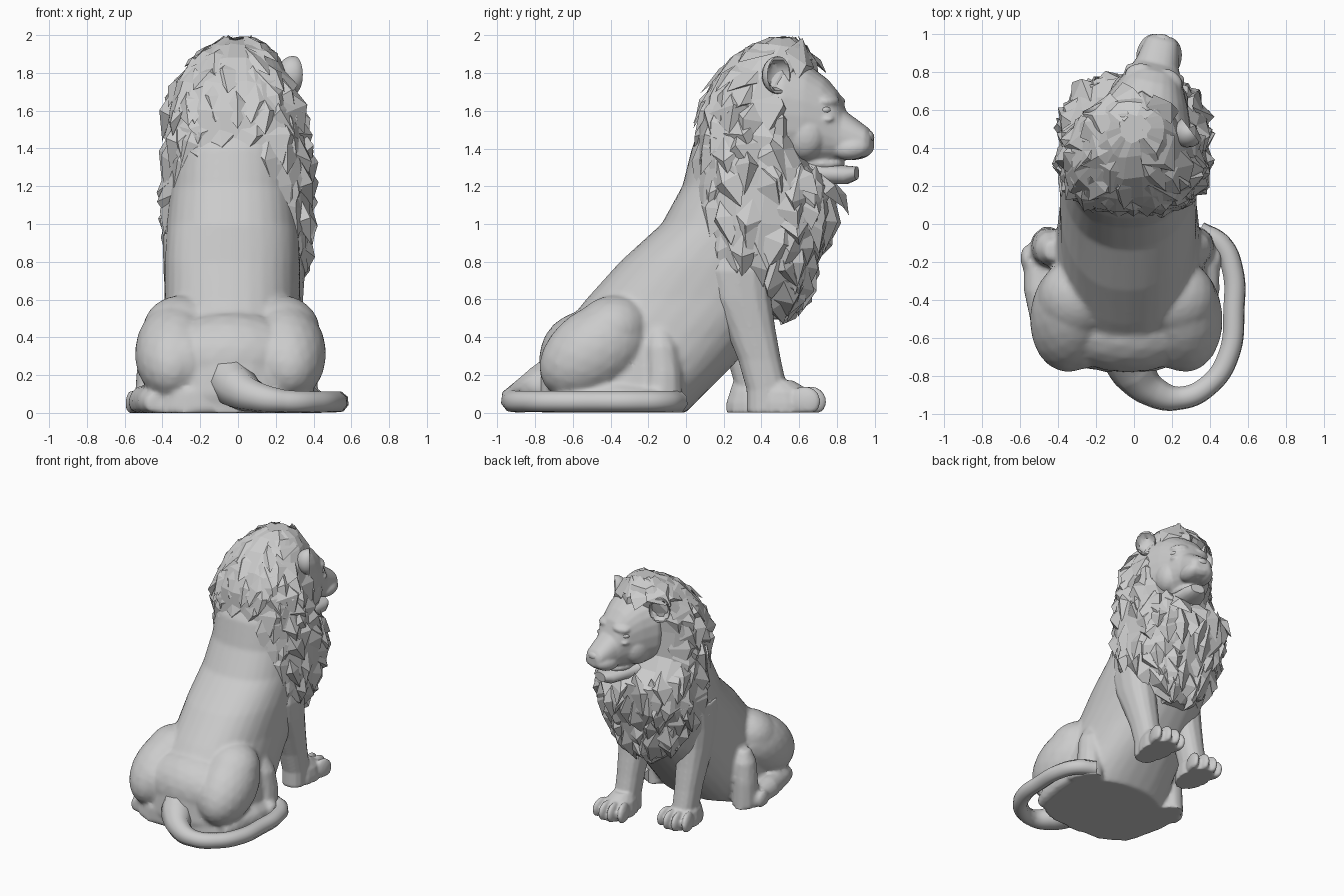
import bpy, bmesh, math, random
from mathutils import Vector, Matrix

random.seed(4)
if "Cube" in bpy.data.objects:
    bpy.data.objects.remove(bpy.data.objects["Cube"])

stone = bpy.data.materials.new("grey stone")
stone.use_nodes = True
stone.diffuse_color = (0.6, 0.6, 0.6, 1)
stone.node_tree.nodes["Principled BSDF"].inputs["Base Color"].default_value = (0.6, 0.6, 0.6, 1)


def finish(name, bm, smooth=True, blend=0):
    """Make a stone object above the ground; blend fuses its masses into one skin."""
    for v in bm.verts:
        v.co.z = min(max(v.co.z, 0), 2)
    bmesh.ops.recalc_face_normals(bm, faces=bm.faces)
    mesh = bpy.data.meshes.new(name)
    bm.to_mesh(mesh)
    bm.free()
    mesh.materials.append(stone)
    obj = bpy.data.objects.new(name, mesh)
    bpy.context.collection.objects.link(obj)
    for p in mesh.polygons:
        p.use_smooth = smooth
    if blend:
        fuse = obj.modifiers.new("fuse", 'REMESH')
        fuse.mode = 'VOXEL'
        fuse.voxel_size = blend
        fuse.use_smooth_shade = True
        soften = obj.modifiers.new("soften", 'SMOOTH')
        soften.factor = .5
        soften.iterations = 4
    elif smooth:
        bpy.ops.object.select_all(action='DESELECT')
        obj.select_set(True)
        bpy.context.view_layer.objects.active = obj
        bpy.ops.object.shade_smooth_by_angle(angle=math.radians(45))


def loft(bm, rows, axis='z', sides=20, power=1.0):
    """Skin elliptical sections; each row is position, two centres, two radii."""
    rings = []
    for t, c1, c2, r1, r2 in rows:
        ring = []
        for i in range(sides):
            a = math.tau * i / sides
            c, s = math.cos(a), math.sin(a)
            u = c1 + r1 * math.copysign(abs(c) ** power, c)
            w = c2 + r2 * math.copysign(abs(s) ** power, s)
            ring.append(bm.verts.new((u, w, t) if axis == 'z' else (u, t, w)))
        rings.append(ring)
    for a, b in zip(rings, rings[1:]):
        for i in range(sides):
            j = (i + 1) % sides
            bm.faces.new((a[i], a[j], b[j], b[i]))
    bm.faces.new(rings[0])
    bm.faces.new(rings[-1])


def blob(bm, at, size, tilt=(0, 0, 0), detail=3):
    """Rounded ellipsoid mass."""
    m = Matrix.Translation(at)
    for axis, angle in zip("XYZ", tilt):
        m = m @ Matrix.Rotation(math.radians(angle), 4, axis)
    bmesh.ops.create_icosphere(bm, subdivisions=detail, radius=1, matrix=m @ Matrix.Diagonal((*size, 1)))


# Sloping torso: height, back edge, front edge, half width
torso = [(0, -.76, 0, .42), (.1, -.79, .1, .42), (.25, -.78, .25, .40), (.4, -.69, .38, .38),
         (.6, -.53, .56, .36), (.8, -.35, .64, .36), (1, -.13, .68, .35),
         (1.2, -.02, .68, .33), (1.4, .03, .6, .31), (1.55, .12, .5, .25)]
body = bmesh.new()
loft(body, [(z, -.03, (b + f) / 2, w, (f - b) / 2) for z, b, f, w in torso], sides=32, power=.85)
loft(body, [(z, -.06, -.41, .43 - z * .4, .36) for z in (0, .12)], sides=32, power=.65)
blob(body, (-.03, -.53, .28), (.4, .25, .26))

# Haunches, knees and hind feet
for hip, foot in ((-.33, -.49), (.25, .36)):
    sign = math.copysign(1, hip)
    blob(body, (hip, -.48, .33), (.215, .33, .225), (35, 0, sign * 6))
    blob(body, (hip * .9, -.4, .43), (.21, .22, .185), (30, 0, 0))
    blob(body, (hip * .9, -.56, .24), (.2, .2, .23), (25, 0, 0))
    loft(body, [(0, foot * .92, -.13, .1, .12), (.2, foot * .92, -.12, .09, .1),
                (.35, foot * .9, -.13, .08, .09), (.44, foot * .88, -.14, .04, .05)], sides=10)
    loft(body, [(-.68, foot * .9, .05, .05, .05), (-.58, foot * .92, .06, .08, .08),
                (-.35, foot, .06, .09, .09), (-.2, foot, .05, .09, .08)], 'y', 12)
    for i in range(4):
        blob(body, (foot + (i - 1.5) * .05, -.18, .05), (.03, .07, .07))
finish("body", body, blend=.016)

# Tail curled round the left side
path = [(-.07, -.64, .22), (0, -.78, .13), (.1, -.88, .085), (.24, -.915, .062), (.4, -.84, .058), (.5, -.68, .058),
        (.525, -.45, .058), (.52, -.25, .058), (.46, -.11, .058), (.34, -.04, .058)]
curve = bpy.data.curves.new("tail", 'CURVE')
curve.dimensions = '3D'
curve.bevel_depth = .058
curve.bevel_resolution = 2
curve.use_fill_caps = True
curve.materials.append(stone)
spline = curve.splines.new('BEZIER')
spline.bezier_points.add(len(path) - 1)
for i, (point, co) in enumerate(zip(spline.bezier_points, path)):
    point.co = co
    point.radius = (2.2, 2, 1.45, 1.08)[i] if i < 4 else 1
    point.handle_left_type = point.handle_right_type = 'AUTO'
bpy.context.collection.objects.link(bpy.data.objects.new("tail", curve))

# Front legs, the right one set further back
for side, x, dy in (("left", .22, 0), ("right", -.26, -.14)):
    leg = bmesh.new()
    rows = [(0, 0, .43, .09, .11), (.12, 0, .43, .09, .11), (.28, 0, .39, .095, .115), (.45, 0, .34, .11, .135),
            (.6, 0, .29, .125, .165), (.75, 0, .27, .135, .18), (.95, -.02, .3, .12, .16)]
    loft(leg, [(z, x + c, y + dy * .4, a, b) for z, c, y, a, b in rows], sides=14, power=.85)
    loft(leg, [(0, x, .53 + dy, .115, .18), (.05, x, .53 + dy, .115, .18),
               (.11, x, .52 + dy, .105, .15), (.17, x, .48 + dy, .07, .09)], sides=14)
    for i in range(4):
        out = i - 1.5
        blob(leg, (x + out * .066, .675 + dy - abs(out) * .03, .06), (.033, .085, .08), (-12, 0, -out * 8))
    finish(side + "_front_leg", leg, blend=.01)

# Mane core: height, back edge, front edge, half width, sideways shift
mane = [(.5, .4, .53, .1, 0), (.6, .3, .62, .2, 0), (.7, .15, .67, .31, 0), (.85, .04, .7, .37, 0),
        (1, .02, .78, .385, 0), (1.2, .03, .79, .385, 0), (1.3, .04, .68, .38, 0), (1.4, .05, .62, .37, 0),
        (1.6, .07, .6, .35, -.02), (1.75, .13, .62, .3, -.02), (1.87, .24, .68, .225, -.01),
        (1.95, .35, .64, .15, 0), (1.985, .43, .57, .08, 0)]
core = bmesh.new()
loft(core, [(z, c, (b + f) / 2, w, (f - b) / 2) for z, b, f, w, c in mane], sides=22, power=.8)
for v in core.verts:
    v.co += Vector(random.uniform(-.012, .012) for _ in "xyz")
finish("mane_core", core, smooth=False)


def mane_point(z, a):
    """Point on the mane surface, angle zero at the back of the neck."""
    z = min(max(z, mane[0][0]), mane[-1][0])
    for lo, hi in zip(mane, mane[1:]):
        if z <= hi[0]:
            break
    k = (z - lo[0]) / (hi[0] - lo[0])
    b, f, w, shift = (p + (q - p) * k for p, q in zip(lo[1:], hi[1:]))
    s, c = (math.copysign(abs(q) ** .8, q) for q in (math.sin(a), math.cos(a)))
    return Vector((shift + w * s, (b + f) / 2 - (f - b) / 2 * c, z))


# The head turns slightly to its left; ears sit on the turned skull
turn = Matrix.Translation((.055, .55, 0)) @ Matrix.Rotation(math.radians(-13), 4, 'Z') @ Matrix.Translation((0, -.55, 0))
ears = {"right": Vector((-.26, .56, 1.79)), "left": Vector((.245, .54, 1.79))}

# Broad carved locks of hair
locks = bmesh.new()
for row in range(14):
    height = .6 + row * .1
    count = 16 if height < 1.75 else 10
    for i in range(count):
        a = math.tau * (i + .5 * (row % 2) + random.uniform(-.25, .25)) / count
        z = height + random.uniform(-.04, .04)
        facing = -math.cos(a)
        if (facing < -.7 and z < 1.3) or (facing > .7 and 1.22 < z < 1.82):
            continue
        p = mane_point(z, a)
        if any((p - turn @ e).length < .13 for e in ears.values()):
            continue
        down = (mane_point(z - .04, a) - mane_point(z + .04, a)).normalized()
        across = (mane_point(z, a + .05) - mane_point(z, a - .05)).normalized()
        n = across.cross(down).normalized()
        if n.dot(p - Vector((0, .4, 1.2))) < 0:
            n.negate()
        down = (down + across * random.uniform(-.4, .4)).normalized()
        across = n.cross(down)
        calm = .5 if facing < -.5 or z > 1.75 else 1
        length, width = random.uniform(.24, .36), random.uniform(.15, .24)
        lift = random.uniform(.025, .05) * calm
        root = locks.verts.new(p - down * length * .5 - n * .03)
        left = locks.verts.new(p - across * width * .5 - n * .02)
        right = locks.verts.new(p + across * width * .5 - n * .02)
        ridge = locks.verts.new(p + n * lift + across * random.uniform(-.06, .06) + down * random.uniform(-.03, .08))
        tip = locks.verts.new(p + down * length * .5 + n * lift * random.uniform(-.2, .5))
        for q in ((root, left, ridge), (left, tip, ridge), (tip, right, ridge),
                  (right, root, ridge), (root, right, tip, left)):
            locks.faces.new(q)
finish("mane_locks", locks, smooth=False)

# Head
skull = [(.42, .24, 1.32, 1.86), (.56, .25, 1.3, 1.87), (.67, .205, 1.31, 1.83), (.75, .165, 1.325, 1.77),
         (.81, .135, 1.335, 1.7), (.85, .115, 1.34, 1.6), (.92, .1, 1.345, 1.55),
         (.975, .085, 1.36, 1.51), (1, .055, 1.385, 1.475)]
head = bmesh.new()
loft(head, [(y, 0, (lo + hi) / 2, w, (hi - lo) / 2) for y, w, lo, hi in skull], 'y', 24, .85)
blob(head, (0, .7, 1.32), (.1, .15, .05))
for s in (-1, 1):
    blob(head, (s * .055, .9, 1.4), (.065, .1, .06), (8, 0, s * 8))
    blob(head, (s * .12, .65, 1.47), (.09, .12, .13))
    blob(head, (s * .09, .785, 1.655), (.07, .045, .03), (-15, s * 12, -s * 25))
    blob(head, (s * .12, .775, 1.56), (.04, .05, .02), (0, s * 10, -s * 30))
head.transform(turn)
finish("head", head, blend=.01)

jaw = bmesh.new()
loft(jaw, [(.55, 0, 1.28, .18, .09), (.75, 0, 1.265, .11, .055), (.86, 0, 1.26, .09, .05),
           (.915, 0, 1.27, .055, .035)], 'y', 14, .85)
jaw.transform(turn)
finish("lower_jaw", jaw)

nose = bmesh.new()
blob(nose, (0, .98, 1.465), (.05, .028, .032), (20, 0, 0), 2)
nose.transform(turn)
finish("nose", nose)

for side, s in (("right", -1), ("left", 1)):
    eye = bmesh.new()
    blob(eye, (s * .12, .77, 1.605), (.035, .035, .022), (0, 0, -s * 30), 2)
    eye.transform(turn)
    finish(side + "_eye", eye)
    # Rounded ear with a hollow facing forward
    ear = bmesh.new()
    bmesh.ops.create_uvsphere(ear, u_segments=16, v_segments=10, radius=1)
    for v in ear.verts:
        if v.co.y > 0:
            v.co.y = -.5 * v.co.y if math.hypot(v.co.x, v.co.z) < .8 else .1
    ear.transform(turn @ Matrix.Translation(ears[side]) @ Matrix.Rotation(math.radians(-s * 40), 4, 'Z')
                  @ Matrix.Diagonal((.08, .09, .1, 1)))
    finish(side + "_ear", ear)
